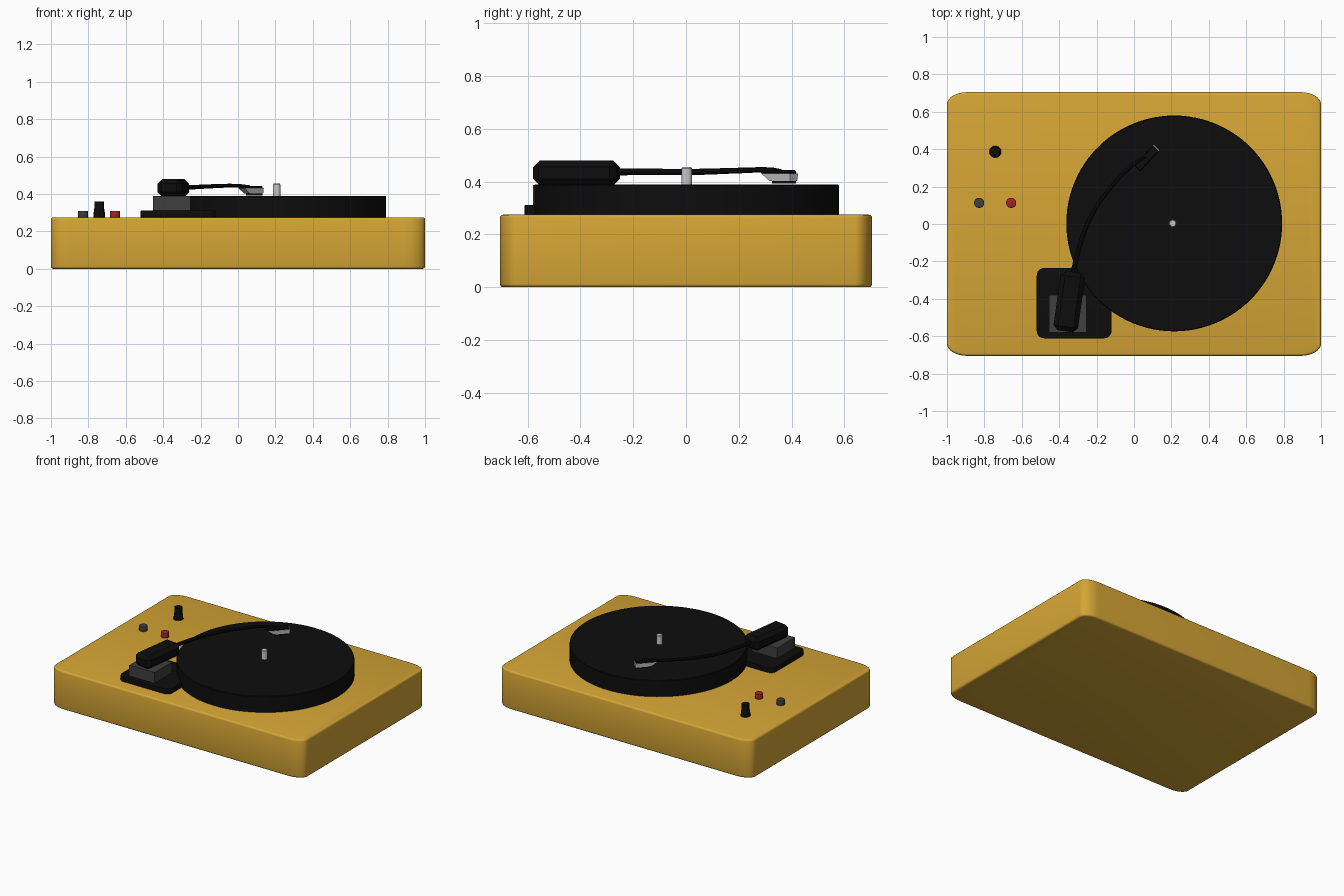
import bpy, bmesh
from math import sin, cos, pi, radians
from mathutils import Vector

if "Cube" in bpy.data.objects:
    bpy.data.objects.remove(bpy.data.objects["Cube"])


def material(name, rgb):
    m = bpy.data.materials.new(name)
    m.diffuse_color = (*rgb, 1)
    m.use_nodes = True
    m.node_tree.nodes["Principled BSDF"].inputs["Base Color"].default_value = m.diffuse_color
    return m


YELLOW = material("yellow", (0.67, 0.38, 0.036))
BLACK = material("black", (0.004, 0.004, 0.004))
GREY = material("dark_grey", (0.05, 0.05, 0.05))
RED = material("red", (0.35, 0.02, 0.025))
SILVER = material("silver", (0.55, 0.55, 0.55))


def finish(obj, mat, bevel=0, segments=3, angle=35):
    obj.data.materials.append(mat)
    bpy.context.view_layer.objects.active = obj
    obj.select_set(True)
    if bevel:
        b = obj.modifiers.new("edge", 'BEVEL')
        b.width, b.segments = bevel, segments
        b.limit_method, b.angle_limit = 'ANGLE', radians(50)
        bpy.ops.object.modifier_apply(modifier=b.name)
    bpy.ops.object.shade_smooth_by_angle(angle=radians(angle))
    obj.select_set(False)
    return obj


def loft(name, rings, mat, bevel=0, segments=3, angle=35):
    """Skin a stack of equal-sized point rings and cap both ends."""
    bm = bmesh.new()
    rows = [[bm.verts.new(p) for p in r] for r in rings]
    n = len(rows[0])
    for a, b in zip(rows, rows[1:]):
        for i in range(n):
            j = (i + 1) % n
            bm.faces.new((a[i], a[j], b[j], b[i]))
    bm.faces.new(rows[0][::-1])
    bm.faces.new(rows[-1])
    bmesh.ops.recalc_face_normals(bm, faces=bm.faces)
    me = bpy.data.meshes.new(name)
    bm.to_mesh(me)
    bm.free()
    obj = bpy.data.objects.new(name, me)
    bpy.context.collection.objects.link(obj)
    return finish(obj, mat, bevel, segments, angle)


def rounded(cx, cy, hx, hy, rx, ry, z, steps=8):
    """Rectangle outline with elliptical corners."""
    pts = []
    for k, (sx, sy) in enumerate(((1, 1), (-1, 1), (-1, -1), (1, -1))):
        for i in range(steps + 1):
            t = (k + i / steps) * pi / 2
            pts.append((cx + sx * (hx - rx) + rx * cos(t),
                        cy + sy * (hy - ry) + ry * sin(t), z))
    return pts


def slab(name, cx, cy, hx, hy, rx, ry, z0, z1, mat, bevel):
    return loft(name, [rounded(cx, cy, hx, hy, rx, ry, z) for z in (z0, z1)], mat, bevel)


def turned(name, cx, cy, profile, mat, sides=32, bevel=0):
    """Round part from (radius, height) pairs."""
    rings = [[(cx + r * cos(2 * pi * i / sides), cy + r * sin(2 * pi * i / sides), z)
              for i in range(sides)] for r, z in profile]
    return loft(name, rings, mat, bevel, 2)


def block(name, centre, angle, bottom, top, z0, z1, mat, bevel=0, segments=1):
    """Turned block; bottom/top are (back, front, half width) along its axis."""
    u = Vector((cos(angle), sin(angle), 0))
    v = Vector((-sin(angle), cos(angle), 0))
    rings = []
    for (a, b, w), z in ((bottom, z0), (top, z1)):
        c = Vector((*centre, z))
        rings.append([c + u * s + v * t for s, t in ((a, -w), (b, -w), (b, w), (a, w))])
    return loft(name, rings, mat, bevel, segments, 25)


# Plinth
slab("plinth", 0, 0, 1, 0.705, 0.11, 0.065, 0, 0.275, YELLOW, 0.013)

# Platter and spindle
PX, PY = 0.215, 0.003
turned("platter", PX, PY, ((0.577, 0.27), (0.577, 0.386), (0.573, 0.39)), BLACK, 96)
turned("spindle", PX - 0.008, PY, ((0.02, 0.385), (0.02, 0.45), (0.016, 0.455)), SILVER)

# Tonearm mount
slab("arm_base", -0.32, -0.423, 0.2, 0.188, 0.04, 0.04, 0.27, 0.312, BLACK, 0.004)
block("arm_pedestal", (-0.355, -0.48), 0, (-0.1, 0.1, 0.1), (-0.1, 0.1, 0.1),
      0.31, 0.388, GREY)
block("counterweight", (-0.346, -0.415), radians(82), (-0.16, 0.16, 0.066),
      (-0.16, 0.16, 0.066), 0.385, 0.48, BLACK, 0.025)

# Curved tonearm
path = [(-0.335, -0.33, 0.437), (-0.312, -0.2, 0.437), (-0.23, 0.04, 0.437),
        (-0.12, 0.2, 0.442), (0.0, 0.32, 0.444), (0.06, 0.36, 0.438)]
cu = bpy.data.curves.new("tonearm", 'CURVE')
cu.dimensions = '3D'
cu.bevel_depth, cu.bevel_resolution, cu.resolution_u = 0.012, 3, 10
cu.use_fill_caps = True
sp = cu.splines.new('BEZIER')
sp.bezier_points.add(len(path) - 1)
for i, (p, q) in enumerate(zip(sp.bezier_points, path)):
    p.co = q
    p.handle_left_type = p.handle_right_type = 'AUTO'
    p.radius = 1.2 - 0.09 * i
arm = bpy.data.objects.new("tonearm", cu)
bpy.context.collection.objects.link(arm)
arm.select_set(True)
bpy.context.view_layer.objects.active = arm
bpy.ops.object.convert(target='MESH')
finish(bpy.context.object, BLACK)

# Headshell, cartridge and stylus plate
HEAD, TURN = (0.068, 0.352), radians(47)
block("headshell", HEAD, TURN, (-0.075, 0.073, 0.024), (-0.075, 0.07, 0.022),
      0.43, 0.444, BLACK, 0.004)
block("cartridge", HEAD, TURN, (-0.03, 0.076, 0.02), (-0.07, 0.078, 0.023),
      0.402, 0.431, SILVER)
block("stylus_plate", HEAD, TURN, (-0.02, 0.074, 0.016), (-0.02, 0.074, 0.016),
      0.393, 0.403, BLACK)

# Controls
turned("speed_knob", -0.742, 0.386, ((0.032, 0.27), (0.03, 0.3), (0.026, 0.325),
                                     (0.026, 0.36)), BLACK)
for name, x, mat in (("stop_button", -0.828, GREY), ("start_button", -0.657, RED)):
    turned(name, x, 0.113, ((0.027, 0.27), (0.027, 0.31)), mat, 32, 0.003)
